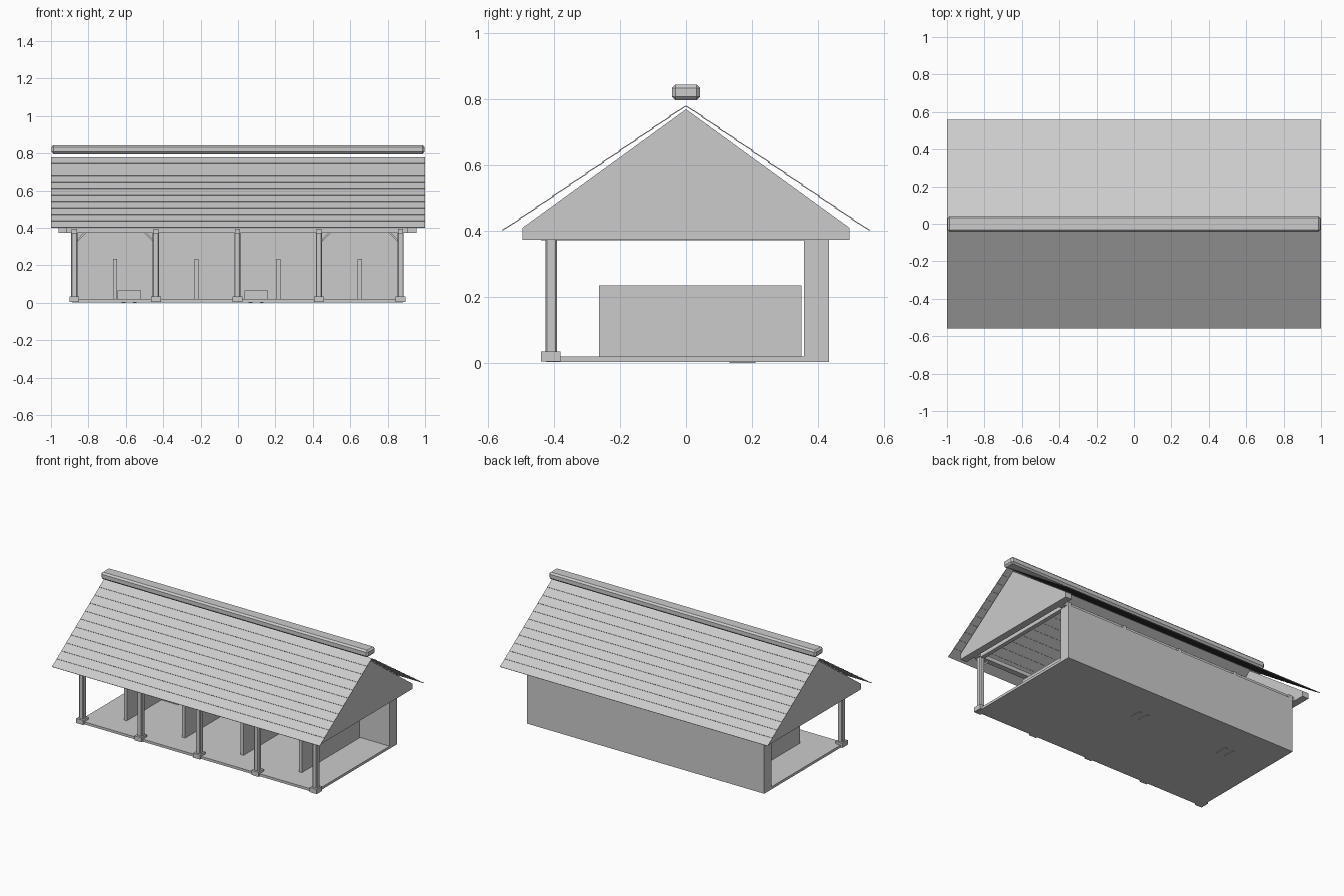
import bpy, bmesh, math
from mathutils import Vector

if "Cube" in bpy.data.objects:
    bpy.data.objects.remove(bpy.data.objects["Cube"])

CX = -0.003  # building centre in x
PITCH = 0.436


def finish(name, bm, bevel=0.0, segments=1):
    bmesh.ops.recalc_face_normals(bm, faces=bm.faces[:])
    me = bpy.data.meshes.new(name)
    bm.to_mesh(me)
    bm.free()
    ob = bpy.data.objects.new(name, me)
    bpy.context.collection.objects.link(ob)
    if bevel:
        mod = ob.modifiers.new("bevel", 'BEVEL')
        mod.width = bevel
        mod.segments = segments
    return ob


def box(name, x0, x1, y0, y1, z0, z1, bevel=0.0, segments=1):
    bm = bmesh.new()
    bmesh.ops.create_cube(bm, size=1)
    for v in bm.verts:
        v.co = ((x0 + x1) / 2 + v.co.x * (x1 - x0),
                (y0 + y1) / 2 + v.co.y * (y1 - y0),
                (z0 + z1) / 2 + v.co.z * (z1 - z0))
    return finish(name, bm, bevel, segments)


def prism(name, points, axis, a, b):
    """Extrude a 2D profile along x (profile y,z) or y (profile x,z)."""
    def place(p, d):
        return (d, p[0], p[1]) if axis == 'x' else (p[0], d, p[1])
    bm = bmesh.new()
    face = bm.faces.new([bm.verts.new(place(p, a)) for p in points])
    ext = bmesh.ops.extrude_face_region(bm, geom=[face])
    shift = Vector((b - a, 0, 0)) if axis == 'x' else Vector((0, b - a, 0))
    verts = [g for g in ext["geom"] if isinstance(g, bmesh.types.BMVert)]
    bmesh.ops.translate(bm, verts=verts, vec=shift)
    return finish(name, bm)


# floor slab and thick back wall
box("floor", CX - 0.885, CX + 0.885, -0.425, 0.434, 0.003, 0.02)
box("back_wall", CX - 0.885, CX + 0.885, 0.358, 0.434, 0.003, 0.373)

# stall dividers
for i in range(4):
    x = CX + (i - 1.5) * PITCH
    box("stall_divider", x - 0.011, x + 0.011, -0.264, 0.35, 0.003, 0.235)

# front posts with footings, caps and tie beams
for i in range(5):
    x = CX + (i - 2) * PITCH
    box("post", x - 0.017, x + 0.017, -0.426, -0.391, 0.02, 0.378, 0.005)
    box("post_footing", x - 0.026, x + 0.026, -0.439, -0.38, 0.004, 0.035)
    box("tie_beam", x - 0.014, x + 0.014, -0.439, 0.43, 0.371, 0.395)

# long plates carrying the roof
box("front_plate", CX - 0.91, CX + 0.91, -0.428, -0.39, 0.374, 0.4)
box("rear_plate", CX - 0.91, CX + 0.91, 0.375, 0.415, 0.373, 0.4)

# diagonal braces in the outer bays
for bay in (0, 3):
    for side in (0, 1):
        s = 1 - 2 * side
        x = CX + (bay + side - 2) * PITCH + s * 0.015
        prism("brace", [(x, 0.325), (x + s * 0.05, 0.376), (x + s * 0.036, 0.376),
                        (x, 0.339)], 'y', -0.414, -0.402)

# gable panels
gable = [(-0.495, 0.373), (0.495, 0.373), (0.495, 0.41), (0, 0.77), (-0.495, 0.41)]
for s in (-1, 1):
    prism("gable", gable, 'x', CX + s * 0.91, CX + s * 0.958)

# lapped roof boards on both slopes
COURSES = 11
eave, ridge = Vector((0.555, 0.399)), Vector((0.0, 0.779))
along = (ridge - eave) / COURSES
up = Vector((-along.y, along.x)).normalized()
if up.y < 0:
    up = -up
for s in (-1, 1):
    for i in range(COURSES):
        low = eave + along * i
        high = low + along * (1.08 if i < COURSES - 1 else 1.0)
        pts = [low + up * 0.002, high - up * 0.001, high + up * 0.002, low + up * 0.005]
        prism("roof_board", [(s * p.x, p.y) for p in pts], 'x', -1.0, 1.0)

# ridge cap
box("ridge_cap", -0.997, 0.997, -0.043, 0.043, 0.797, 0.845, 0.011)

# feed troughs with feet
for x in (-0.582, 0.097):
    bm = bmesh.new()
    bmesh.ops.create_cube(bm, size=1)
    for v in bm.verts:
        v.co = (x + v.co.x * 0.126, 0.17 + v.co.y * 0.13, 0.042 + v.co.z * 0.048)
    top = max(bm.faces, key=lambda f: f.calc_center_median().z)
    bmesh.ops.inset_individual(bm, faces=[top], thickness=0.012)
    for v in top.verts:
        v.co.z -= 0.03
    finish("trough", bm)
    for s in (-1, 1):
        box("trough_foot", x + s * 0.03 - 0.01, x + s * 0.03 + 0.01, 0.132, 0.21, 0.0, 0.02)
